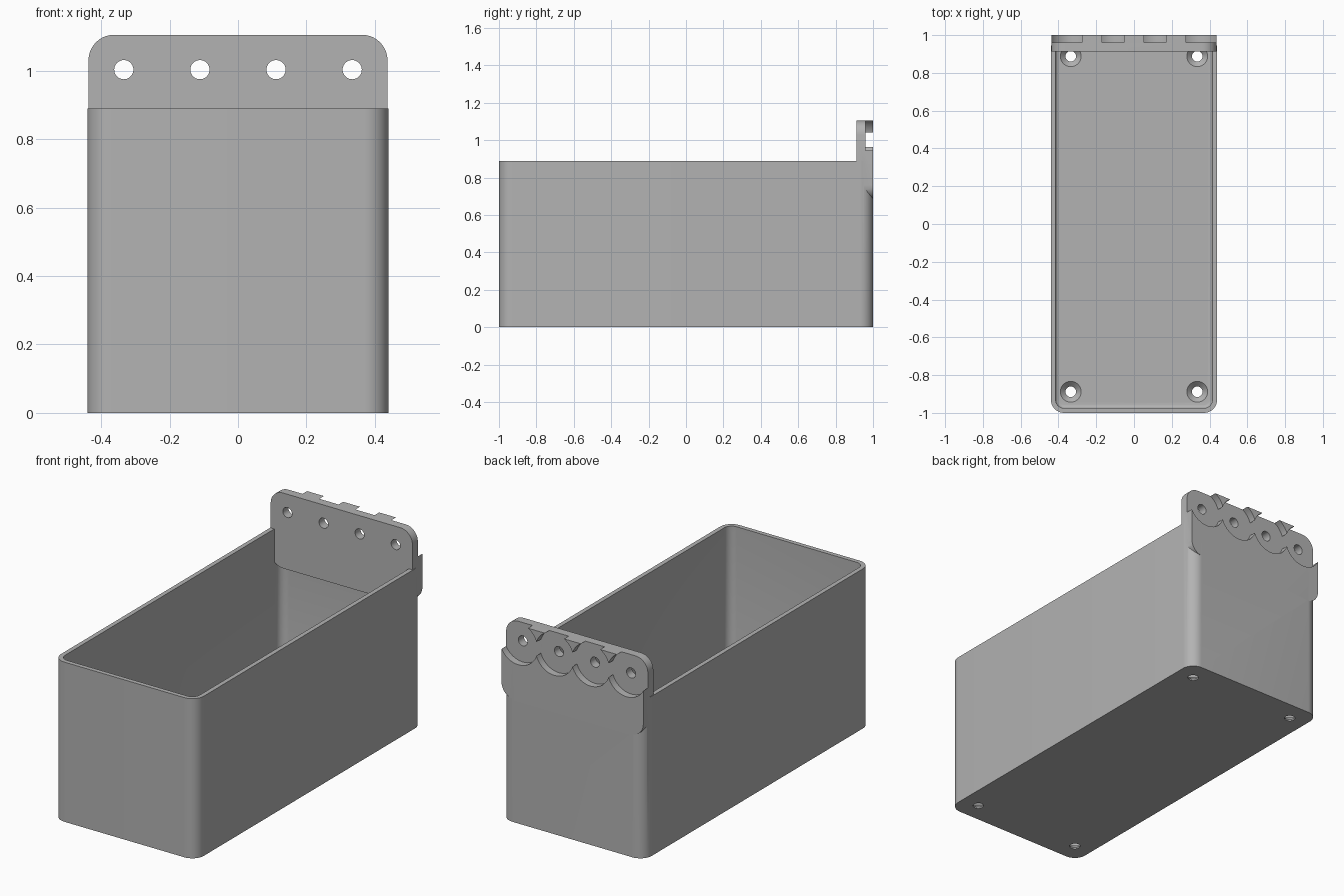
import bpy, bmesh, math
from mathutils import Matrix

cube = bpy.data.objects.get("Cube")
if cube:
    bpy.data.objects.remove(cube, do_unlink=True)

grey = bpy.data.materials.new("plain grey")
grey.use_nodes = True
colour = (0.45, 0.45, 0.45, 1)
grey.diffuse_color = colour
grey.node_tree.nodes["Principled BSDF"].inputs["Base Color"].default_value = colour


def rounded_rect(hx, hy, r, steps=10):
    """Outline of a rectangle with round corners, counter-clockwise."""
    points = []
    for k, (sx, sy) in enumerate([(1, 1), (-1, 1), (-1, -1), (1, -1)]):
        for i in range(steps + 1):
            a = math.pi / 2 * (k + i / steps)
            points.append((sx * (hx - r) + r * math.cos(a), sy * (hy - r) + r * math.sin(a)))
    return points


def circle(r, steps=48):
    return [(r * math.cos(2 * math.pi * i / steps), r * math.sin(2 * math.pi * i / steps))
            for i in range(steps)]


def loft(name, sections, matrix=Matrix()):
    """Solid through (height, outline) sections."""
    bm = bmesh.new()
    rings = [[bm.verts.new((x, y, z)) for x, y in outline] for z, outline in sections]
    n = len(rings[0])
    for a, b in zip(rings, rings[1:]):
        for i in range(n):
            j = (i + 1) % n
            bm.faces.new((a[i], a[j], b[j], b[i]))
    bm.faces.new(rings[0][::-1])
    bm.faces.new(rings[-1])
    bm.transform(matrix)
    bmesh.ops.recalc_face_normals(bm, faces=bm.faces)
    mesh = bpy.data.meshes.new(name)
    bm.to_mesh(mesh)
    bm.free()
    obj = bpy.data.objects.new(name, mesh)
    bpy.context.collection.objects.link(obj)
    mesh.materials.append(grey)
    return obj


def combine(target, other, operation):
    """Apply a boolean and remove the helper."""
    mod = target.modifiers.new("boolean", 'BOOLEAN')
    mod.operation, mod.solver, mod.object = operation, 'EXACT', other
    bpy.ops.object.select_all(action='DESELECT')
    bpy.context.view_layer.objects.active = target
    target.select_set(True)
    bpy.ops.object.modifier_apply(modifier=mod.name)
    bpy.data.objects.remove(other, do_unlink=True)


def facing_back(x, y, z):
    """Places a loft so that its height axis runs along y."""
    return Matrix.Translation((x, y, z)) @ Matrix.Rotation(-math.pi / 2, 4, 'X')


HX, HEIGHT, WALL, FLOOR, FILLET = 0.44, 0.89, 0.025, 0.035, 0.018

# Hollow bin with a softened inner floor edge
outer = rounded_rect(HX, 1, 0.07)
storage_bin = loft("storage_bin", [(0, outer), (HEIGHT, outer)])
cavity = []
for i in range(5):
    a = math.pi / 2 * i / 4
    inset = WALL + FILLET * (1 - math.sin(a))
    cavity.append((FLOOR + FILLET * (1 - math.cos(a)), rounded_rect(HX - inset, 1 - inset, 0.07 - inset)))
cavity.append((HEIGHT + 0.1, rounded_rect(HX - WALL, 1 - WALL, 0.07 - WALL)))
combine(storage_bin, loft("cavity_cutter", cavity), 'DIFFERENCE')

# Hanging plate merged into the back wall
BOTTOM, TOP, FRONT = 0.685, 1.105, 0.912
plate = rounded_rect(0.437, (TOP - BOTTOM) / 2, 0.075)
hanging_plate = loft("hanging_plate", [(0, plate), (1 - FRONT, plate)],
                     facing_back(0, FRONT, (TOP + BOTTOM) / 2))
combine(storage_bin, hanging_plate, 'UNION')

# Round recesses and mounting holes along the plate
for i in range(4):
    x = (i - 1.5) * 0.2225
    for name, r, start in [("recess_cutter", 0.118, 0.96), ("hole_cutter", 0.028, 0.8)]:
        cutter = loft(name, [(0, circle(r)), (1.1 - start, circle(r))], facing_back(x, start, 1.003))
        combine(storage_bin, cutter, 'DIFFERENCE')

# Countersunk floor holes
for sx in (-1, 1):
    for sy in (-1, 1):
        screw = [(-0.1, circle(0.028)), (0.008, circle(0.028)),
                 (FLOOR, circle(0.055)), (FLOOR + 0.03, circle(0.055))]
        combine(storage_bin, loft("screw_cutter", screw, Matrix.Translation((sx * 0.335, sy * 0.888, 0))),
                'DIFFERENCE')

bpy.ops.object.select_all(action='DESELECT')
storage_bin.select_set(True)
bpy.context.view_layer.objects.active = storage_bin
bpy.ops.object.shade_smooth_by_angle(angle=math.radians(30))
